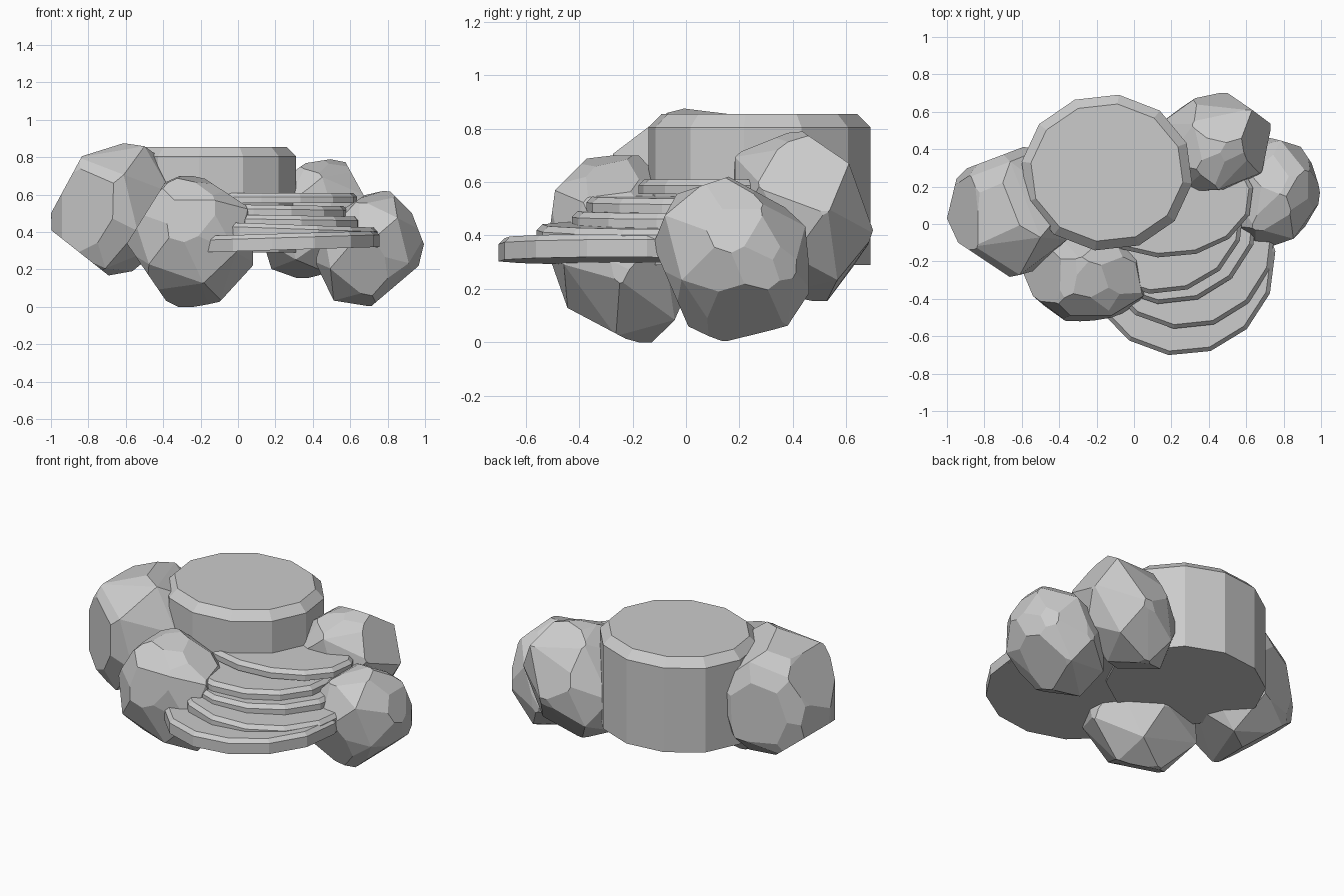
import bpy, bmesh, math, random
from mathutils import Vector

if "Cube" in bpy.data.objects:
    bpy.data.objects.remove(bpy.data.objects["Cube"])


def finish(bm, name):
    bmesh.ops.recalc_face_normals(bm, faces=bm.faces)
    me = bpy.data.meshes.new(name)
    bm.to_mesh(me)
    bm.free()
    ob = bpy.data.objects.new(name, me)
    bpy.context.collection.objects.link(ob)
    return ob


def slab(name, cx, cy, rx, ry, z0, z1, sides, start, chamfer, slope=0.0):
    """Faceted disc with a chamfered top edge, optionally leaning along x."""
    bm = bmesh.new()
    rings = []
    for inset, z in ((0, z0), (0, z1 - chamfer), (chamfer, z1)):
        ring = []
        for i in range(sides):
            a = math.radians(start) + 2 * math.pi * i / sides
            dx, dy = (rx - inset) * math.cos(a), (ry - inset) * math.sin(a)
            ring.append(bm.verts.new((cx + dx, cy + dy, z + slope * dx)))
        rings.append(ring)
    for lo, hi in zip(rings, rings[1:]):
        for i in range(sides):
            j = (i + 1) % sides
            bm.faces.new((lo[i], lo[j], hi[j], hi[i]))
    bm.faces.new(rings[0][::-1])
    bm.faces.new(rings[-1])
    return finish(bm, name)


def rock(name, lo, hi, seed, shear, cuts, count=22):
    """Faceted boulder: leaning hull fitted to a box, then chiselled flat.
    shear = (x by z, y by z, y by x); each cut = axes, two edge points."""
    rng = random.Random(seed)
    pts = []
    for i in range(count):
        z = 1 - 2 * (i + 0.5) / count
        a = i * math.pi * (3 - math.sqrt(5)) + seed
        r = math.sqrt(1 - z * z)
        p = Vector((r * math.cos(a), r * math.sin(a), z))
        p += Vector([rng.uniform(-0.1, 0.1) for _ in range(3)])
        p.normalize()
        x = p.x + shear[0] * p.z
        pts.append(Vector((x, p.y + shear[1] * p.z + shear[2] * x, p.z)))
    low = [min(p[k] for p in pts) for k in range(3)]
    high = [max(p[k] for p in pts) for k in range(3)]
    bm = bmesh.new()
    mid = (Vector(lo) + Vector(hi)) / 2
    for p in pts:
        q = Vector([lo[k] + (p[k] - low[k]) / (high[k] - low[k]) * (hi[k] - lo[k])
                    for k in range(3)])
        bm.verts.new(mid + (q - mid) * 1.03)
    bmesh.ops.convex_hull(bm, input=bm.verts)
    loose = [v for v in bm.verts if not v.link_faces]
    bmesh.ops.delete(bm, geom=loose, context='VERTS')
    # planes: the fitting box, then the chisel cuts seen along one axis
    planes = []
    for k in range(3):
        n = Vector((0, 0, 0))
        n[k] = 1
        planes += [(Vector(hi), n), (Vector(lo), -n)]
    for axes, (a0, b0), (a1, b1) in cuts:
        i, j = ("xyz".index(c) for c in axes)
        co, n = mid.copy(), Vector((0, 0, 0))
        co[i], co[j] = a0, b0
        n[i], n[j] = b1 - b0, a0 - a1
        planes.append((co, n if n.dot(co - mid) > 0 else -n))
    for co, n in planes:
        bmesh.ops.bisect_plane(bm, geom=bm.verts[:] + bm.edges[:] + bm.faces[:],
                               plane_co=co, plane_no=n, clear_outer=True)
        bmesh.ops.convex_hull(bm, input=bm.verts)
    bmesh.ops.dissolve_limit(bm, angle_limit=math.radians(9),
                             verts=bm.verts, edges=bm.edges)
    return finish(bm, name)


# Round platform
slab("platform", -0.145, 0.275, 0.46, 0.42, 0.29, 0.855, 12, 22, 0.05)

# Fanned steps: centre x, y, radius x, y, bottom, top, lean
steps = [
    (0.25, -0.195, 0.508, 0.51, 0.305, 0.392, 0.03),
    (0.27, -0.075, 0.488, 0.488, 0.335, 0.44, -0.035),
    (0.18, 0.045, 0.485, 0.475, 0.40, 0.49, -0.015),
    (0.13, 0.045, 0.46, 0.42, 0.45, 0.545, -0.015),
    (0.17, 0.15, 0.47, 0.33, 0.555, 0.61, 0.0),
]
for n, (cx, cy, rx, ry, z0, z1, lean) in enumerate(steps, 1):
    slab(f"step_{n}", cx, cy, rx, ry, z0, z1, 14, 5 + 0.5 * n, 0.022, lean)

# Boulders, each fitted to its extents and chiselled along visible facets
rock("boulder_left", (-1.0, -0.30, 0.155), (-0.36, 0.42, 0.885), 3, (0.15, 0, 0.1), [
    ("xy", (-1.0, 0.03), (-0.94, -0.10)),
    ("xy", (-0.94, -0.10), (-0.64, -0.30)),
    ("xy", (-1.0, 0.03), (-0.94, 0.28)),
    ("xy", (-0.94, 0.28), (-0.57, 0.42)),
    ("xz", (-0.91, 0.34), (-0.72, 0.19)),
    ("xz", (-1.0, 0.5), (-0.87, 0.74)),
    ("xz", (-0.82, 0.81), (-0.58, 0.885))])
rock("boulder_front", (-0.60, -0.54, 0.0), (0.08, 0.04, 0.70), 8, (0, -0.2, 0), [
    ("xz", (-0.52, 0.23), (-0.39, 0.04)),
    ("xz", (-0.60, 0.33), (-0.40, 0.65)),
    ("xz", (0.03, 0.55), (-0.20, 0.70)),
    ("yz", (-0.54, 0.18), (-0.20, 0.0)),
    ("yz", (-0.54, 0.20), (-0.49, 0.57)),
    ("yz", (-0.49, 0.57), (-0.37, 0.69)),
    ("xy", (-0.60, -0.30), (-0.47, -0.50))])
rock("boulder_back", (0.14, 0.18, 0.155), (0.73, 0.70, 0.80), 14, (0.2, -0.1, 0.12), [
    ("xz", (0.56, 0.80), (0.67, 0.60)),
    ("xz", (0.31, 0.76), (0.56, 0.80)),
    ("yz", (0.42, 0.80), (0.61, 0.67)),
    ("yz", (0.42, 0.80), (0.27, 0.74)),
    ("yz", (0.61, 0.67), (0.70, 0.42)),
    ("yz", (0.70, 0.42), (0.62, 0.18)),
    ("xy", (0.24, 0.68), (0.14, 0.60)),
    ("xy", (0.73, 0.56), (0.66, 0.62))])
rock("boulder_right", (0.42, -0.14, 0.005), (1.0, 0.46, 0.62), 12, (0.15, -0.1, 0.1), [
    ("xz", (0.81, 0.62), (0.93, 0.50)),
    ("xz", (0.93, 0.50), (1.0, 0.32)),
    ("xz", (0.92, 0.18), (0.72, 0.01)),
    ("yz", (0.16, 0.62), (0.38, 0.50)),
    ("yz", (0.16, 0.62), (-0.02, 0.56)),
    ("yz", (-0.10, 0.31), (0.0, 0.08)),
    ("xy", (1.0, 0.25), (0.90, 0.40))])
